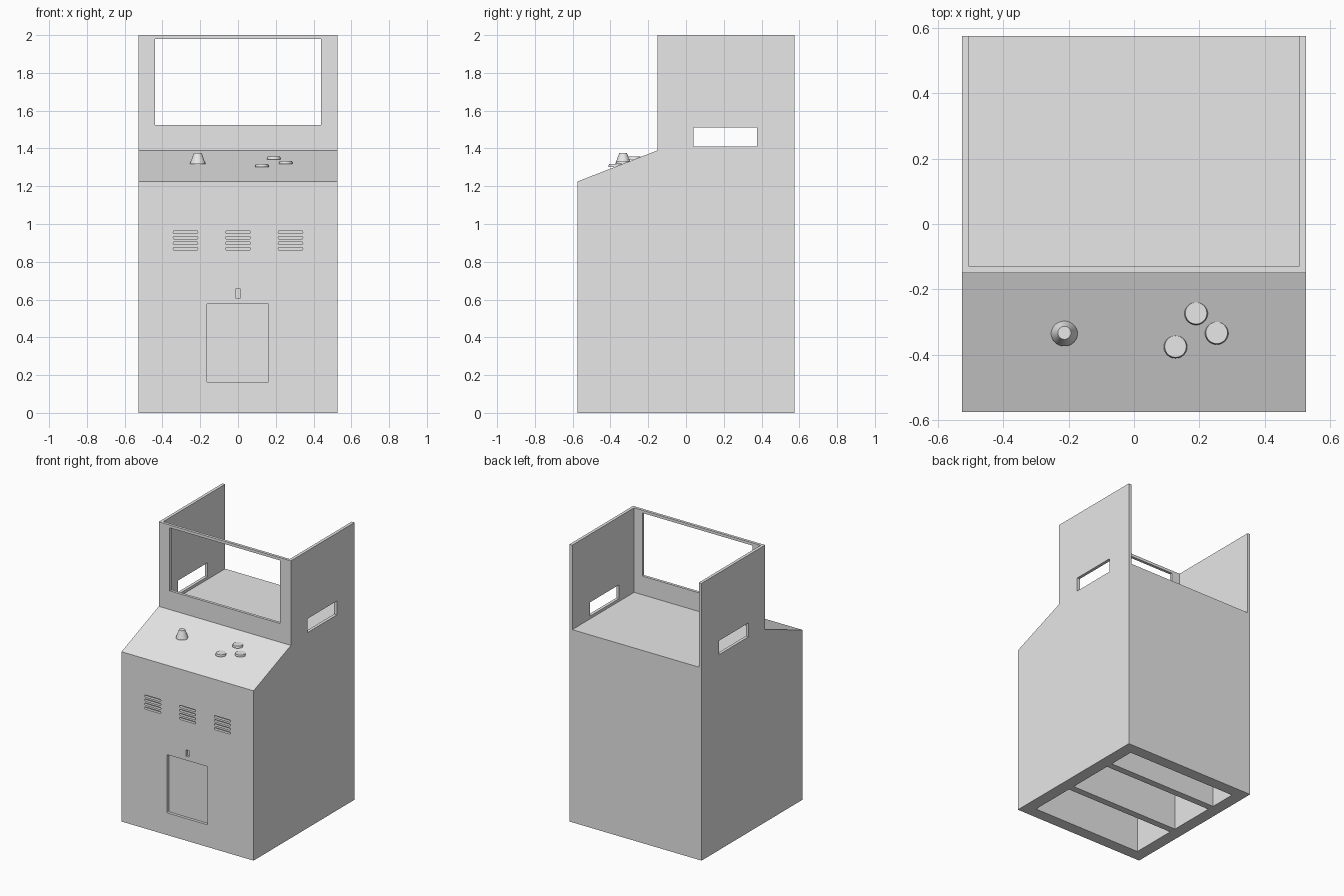
import bpy
import bmesh
import math
from mathutils import Vector

default = bpy.data.objects.get("Cube")
if default:
    bpy.data.objects.remove(default, do_unlink=True)

GREY = (0.8, 0.8, 0.8, 1.0)
grey = bpy.data.materials.new("light_grey")
grey.use_nodes = True
grey.diffuse_color = GREY
grey.node_tree.nodes["Principled BSDF"].inputs["Base Color"].default_value = GREY

HALF_W, HALF_D, HEIGHT = 0.527, 0.575, 2.0
DECK_Z, PANEL_Z, SCREEN_Y = 1.39, 1.225, -0.15


def finish(bm, name):
    """Turn a bmesh into a linked object with the shared material."""
    bmesh.ops.recalc_face_normals(bm, faces=bm.faces)
    mesh = bpy.data.meshes.new(name)
    bm.to_mesh(mesh)
    bm.free()
    mesh.materials.append(grey)
    obj = bpy.data.objects.new(name, mesh)
    bpy.context.collection.objects.link(obj)
    return obj


def prism(bm, points, direction):
    """Extrude a planar outline along a vector."""
    face = bm.faces.new([bm.verts.new(p) for p in points])
    ext = bmesh.ops.extrude_face_region(bm, geom=[face])
    moved = [g for g in ext["geom"] if isinstance(g, bmesh.types.BMVert)]
    bmesh.ops.translate(bm, verts=moved, vec=Vector(direction))


def box(bm, x0, x1, y0, y1, z0, z1):
    prism(bm, [(x0, y0, z0), (x1, y0, z0), (x1, y1, z0), (x0, y1, z0)], (0, 0, z1 - z0))


def front_recess(bm, cx, cz, w, h, radius, depth, steps=4):
    """Rounded rectangle cutter sunk into the front face."""
    points = []
    for quarter, (sx, sz) in enumerate([(1, 1), (-1, 1), (-1, -1), (1, -1)]):
        for i in range(steps + 1):
            a = (quarter + i / steps) * math.pi / 2
            points.append((cx + sx * (w / 2 - radius) + radius * math.cos(a),
                           -HALF_D - 0.05,
                           cz + sz * (h / 2 - radius) + radius * math.sin(a)))
    prism(bm, points, (0, 0.05 + depth, 0))


def cut(target, cutter):
    """Apply a boolean difference and discard the cutter."""
    cutter.hide_render = True
    mod = target.modifiers.new("cut", "BOOLEAN")
    mod.operation = "DIFFERENCE"
    mod.solver = "EXACT"
    mod.object = cutter
    bpy.context.view_layer.objects.active = target
    bpy.ops.object.modifier_apply(modifier=mod.name)
    bpy.data.objects.remove(cutter, do_unlink=True)


# Cabinet: side silhouette extruded across the width
bm = bmesh.new()
outline = [(-HALF_D, 0), (HALF_D, 0), (HALF_D, HEIGHT), (SCREEN_Y, HEIGHT),
           (SCREEN_Y, DECK_Z), (-HALF_D, PANEL_Z)]
prism(bm, [(-HALF_W, y, z) for y, z in outline], (2 * HALF_W, 0, 0))
cabinet = finish(bm, "cabinet")

# Open screen bay, hollow base with two dividers, and front recesses
bm = bmesh.new()
box(bm, -0.505, 0.505, SCREEN_Y + 0.02, HALF_D + 0.1, DECK_Z, HEIGHT + 0.1)
for y0, y1 in [(-0.49, -0.15), (-0.1, 0.245), (0.295, 0.49)]:
    box(bm, -0.44, 0.44, y0, y1, -0.1, 1.14)
front_recess(bm, -0.002, 0.37, 0.323, 0.42, 0.006, 0.02)   # service door
front_recess(bm, 0, 0.632, 0.027, 0.046, 0.003, 0.02)      # lock
for cx in (-0.278, 0, 0.278):                              # vent slots
    for row in range(4):
        front_recess(bm, cx, 0.869 + row * 0.029, 0.13, 0.015, 0.007, 0.02)
cut(cabinet, finish(bm, "recess_cutter"))

# Screen window and side hand slots
bm = bmesh.new()
box(bm, -0.44, 0.44, SCREEN_Y - 0.1, SCREEN_Y + 0.1, 1.525, 1.98)
box(bm, -0.7, 0.7, 0.04, 0.375, 1.41, 1.51)
cut(cabinet, finish(bm, "opening_cutter"))


def control(name, x, y, r_base, r_top, height):
    """Upright tapered control standing on the sloping panel."""
    slope = (DECK_Z - PANEL_Z) / (SCREEN_Y + HALF_D)
    base = PANEL_Z + (y + HALF_D) * slope
    bm = bmesh.new()
    bmesh.ops.create_cone(bm, cap_ends=True, segments=32, radius1=r_base,
                          radius2=r_top, depth=height)
    bmesh.ops.translate(bm, verts=bm.verts, vec=(x, y, base + height / 2))
    obj = finish(bm, name)
    bpy.ops.object.select_all(action="DESELECT")
    obj.select_set(True)
    bpy.context.view_layer.objects.active = obj
    bpy.ops.object.shade_smooth_by_angle(angle=math.radians(30))


# Control panel: joystick and three buttons
control("joystick", -0.213, -0.333, 0.041, 0.02, 0.058)
for i, (x, y) in enumerate([(0.127, -0.375), (0.19, -0.273), (0.253, -0.333)], 1):
    control(f"button_{i}", x, y, 0.036, 0.033, 0.014)
